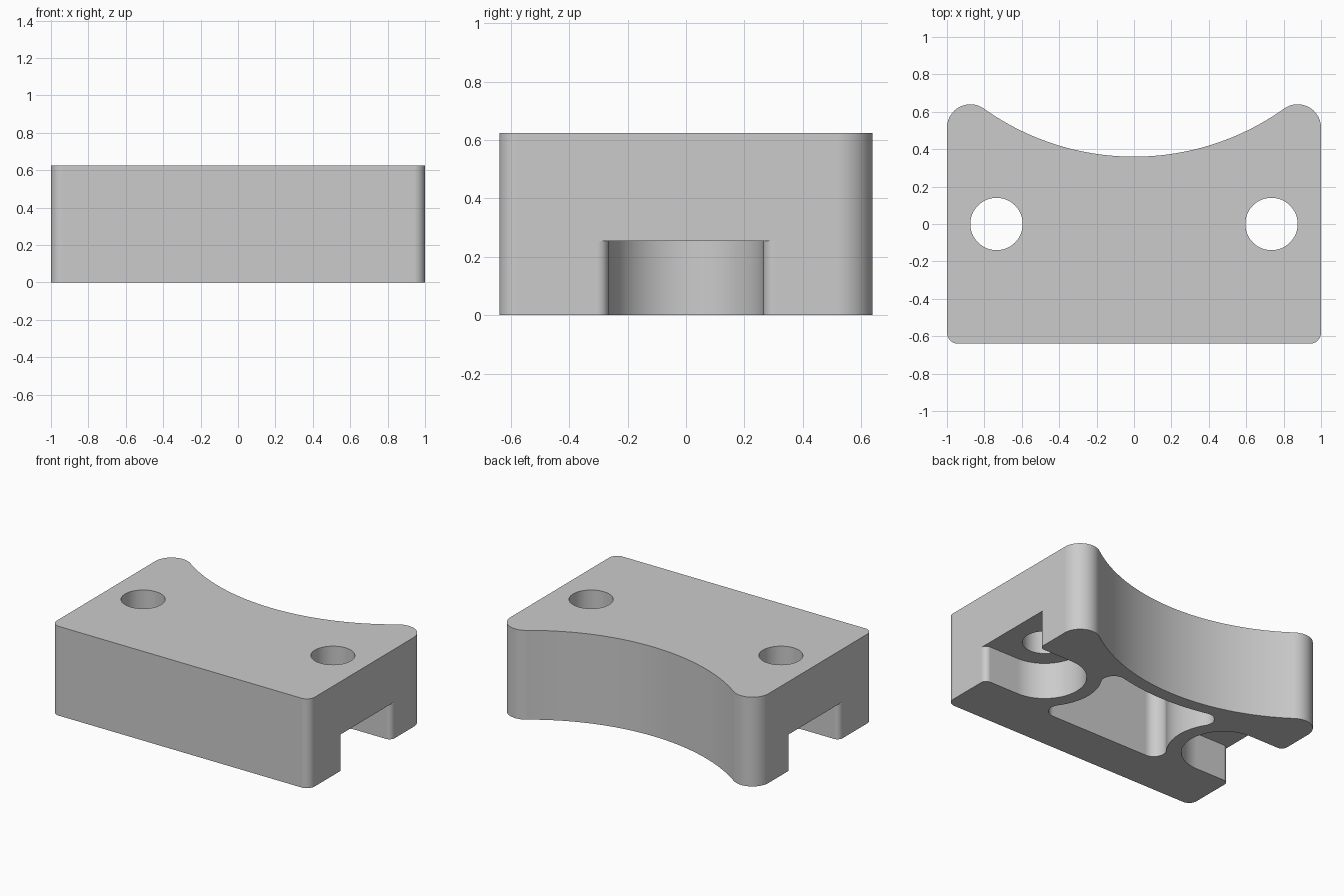
import bpy, bmesh
from math import radians, degrees, cos, sin, atan2, sqrt
from mathutils import Vector

cube = bpy.data.objects.get("Cube")
if cube:
    bpy.data.objects.remove(cube, do_unlink=True)

HEIGHT = 0.625
SLOT_HEIGHT = 0.255
POCKET_HEIGHT = 0.5
HOLE = Vector((0.735, 0))          # bolt hole centre
EAR = Vector((0.875, 0.515))       # rounded back ear centre
EAR_R = 0.125
SADDLE_R = 1.382                   # concave back
SADDLE = Vector((0, 0.36 + SADDLE_R))

grey = bpy.data.materials.new("grey_plastic")
grey.use_nodes = True
colour = (0.6, 0.6, 0.6, 1)
grey.diffuse_color = colour
grey.node_tree.nodes["Principled BSDF"].inputs["Base Color"].default_value = colour


def arc(centre, r, start, end, n=16):
    angles = [radians(start + (end - start) * i / n) for i in range(n + 1)]
    return [Vector((centre[0] + r * cos(a), centre[1] + r * sin(a))) for a in angles]


def heading(a, b):
    return degrees(atan2(b[1] - a[1], b[0] - a[0]))


def mirrored(points):
    return [Vector((-p.x, p.y)) for p in reversed(points)]


def meet(a, ra, b, rb):
    """Point at distance ra from a and rb from b, on the left of a to b."""
    d = (b - a).length
    along = (ra * ra - rb * rb + d * d) / (2 * d)
    u = (b - a) / d
    return a + u * along + Vector((-u.y, u.x)) * sqrt(ra * ra - along * along)


def prism(name, outline, z0, z1):
    pts = [p for i, p in enumerate(outline) if (p - outline[i - 1]).length > 1e-5]
    bm = bmesh.new()
    base = bm.faces.new([bm.verts.new((p.x, p.y, z0)) for p in pts])
    top = bmesh.ops.extrude_face_region(bm, geom=[base])["geom"]
    bmesh.ops.translate(bm, vec=(0, 0, z1 - z0),
                        verts=[v for v in top if isinstance(v, bmesh.types.BMVert)])
    bmesh.ops.recalc_face_normals(bm, faces=bm.faces)
    mesh = bpy.data.meshes.new(name)
    bm.to_mesh(mesh)
    bm.free()
    mesh.materials.append(grey)
    obj = bpy.data.objects.new(name, mesh)
    bpy.context.collection.objects.link(obj)
    return obj


# Block with rounded front corners, back ears and concave back
half = arc((0.94, -0.58), 0.06, -90, 0, 10)
half += arc(EAR, EAR_R, 0, heading(EAR, SADDLE))
half += arc(SADDLE, SADDLE_R, heading(SADDLE, EAR), -90, 24)
block = prism("saddle_block", half + mirrored(half), 0, HEIGHT)

# Central underside pocket, curving around both slots
BULGE_R, FILLET, WALL = 0.36, 0.08, 0.09
reach = BULGE_R + FILLET
front_y = -0.34 + FILLET
front = Vector((HOLE.x - sqrt(reach ** 2 - front_y ** 2), front_y))
back_r = SADDLE_R + WALL
back = meet(HOLE, reach, SADDLE, back_r + FILLET)
if back.x > HOLE.x:
    back = meet(SADDLE, back_r + FILLET, HOLE, reach)
to_front, to_back = heading(front, HOLE), heading(back, HOLE)
half = arc(front, FILLET, -90, to_front)
half += arc(HOLE, BULGE_R, to_front + 180, to_back + 180)
half += arc(back, FILLET, to_back, heading(back, SADDLE))
half += arc(SADDLE, back_r, heading(SADDLE, back), -90)
cutters = [prism("pocket_cutter", half + mirrored(half), -0.1, POCKET_HEIGHT)]

# Side slots with round inner ends and flared mouths, plus bolt holes
SLOT_R, FLARE = 0.265, 0.04
side = arc((1 - FLARE, SLOT_R + FLARE), FLARE, 0, -90, 8)
upper = [Vector((1.1, SLOT_R + FLARE))] + side
lower = [Vector((p.x, -p.y)) for p in reversed(upper)]
slot = upper + list(reversed(arc(HOLE, SLOT_R, -90, -270, 32)))[::1] + lower
hole = arc(HOLE, 0.14, 0, 360, 48)[:-1]
for label, flip in (("left", False), ("right", True)):
    for part, pts, top in (("slot", slot, SLOT_HEIGHT), ("hole", hole, HEIGHT + 0.1)):
        pts = mirrored(pts) if flip else pts
        cutters.append(prism(f"{label}_{part}_cutter", pts, -0.1, top))

# Cut everything out of the block
bpy.ops.object.select_all(action='DESELECT')
bpy.context.view_layer.objects.active = block
block.select_set(True)
for cutter in cutters:
    cutter.hide_render = True
    cut = block.modifiers.new(cutter.name, 'BOOLEAN')
    cut.operation = 'DIFFERENCE'
    cut.solver = 'EXACT'
    cut.object = cutter
    bpy.ops.object.modifier_apply(modifier=cut.name)
for cutter in cutters:
    bpy.data.objects.remove(cutter, do_unlink=True)

bpy.ops.object.shade_smooth_by_angle(angle=radians(30))
weighted = block.modifiers.new("flat_face_normals", 'WEIGHTED_NORMAL')
weighted.keep_sharp = True
